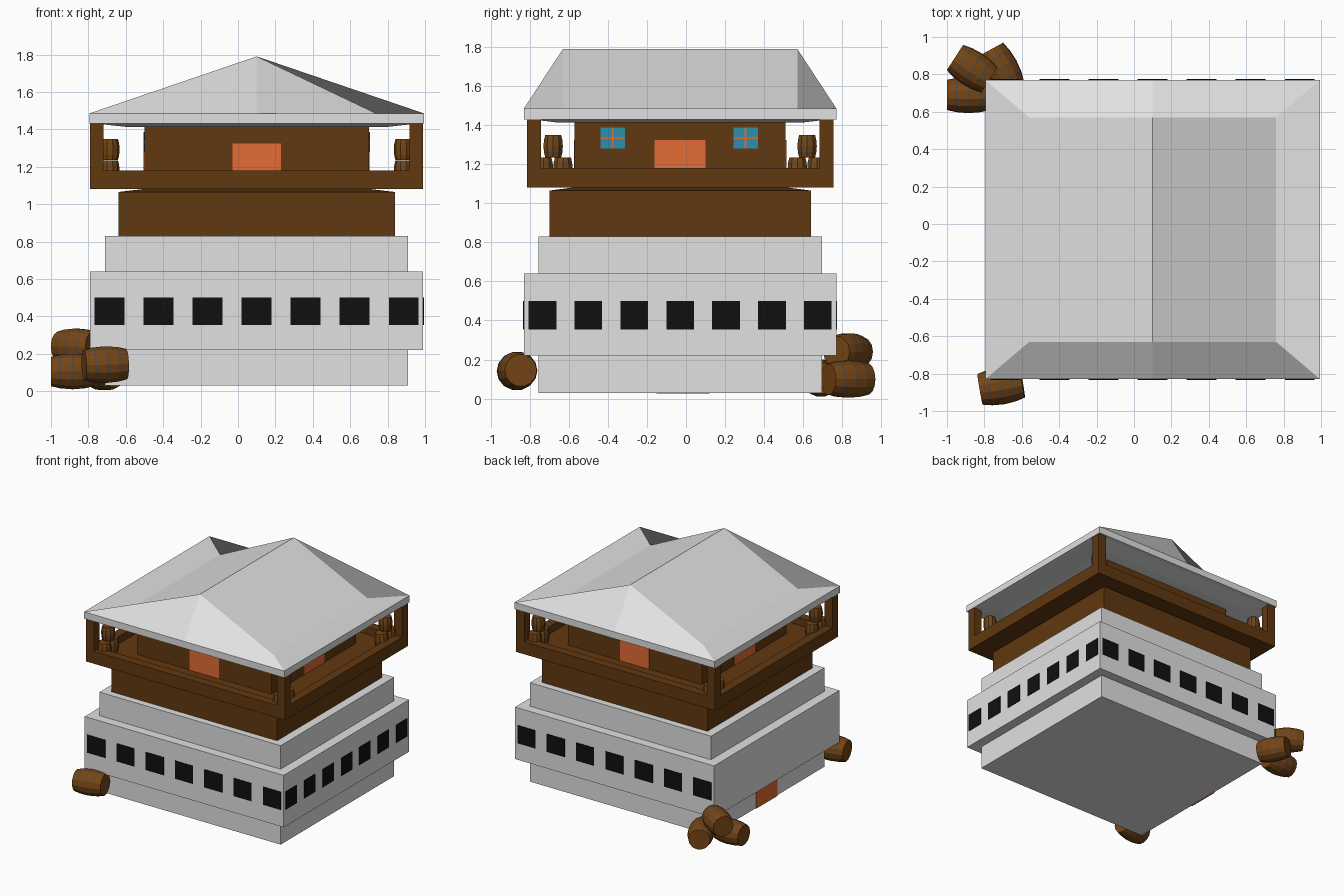
import bpy, bmesh, math
from mathutils import Vector, Matrix

cube = bpy.data.objects.get("Cube")
if cube:
    bpy.data.objects.remove(cube, do_unlink=True)


def material(name, r, g, b):
    m = bpy.data.materials.new(name)
    m.use_nodes = True
    m.diffuse_color = (r, g, b, 1)
    m.node_tree.nodes["Principled BSDF"].inputs["Base Color"].default_value = (r, g, b, 1)
    return m


PLASTER = material("pale_plaster", .75, .75, .75)
TIMBER = material("dark_timber", .12, .04, .005)
DOOR = material("orange_door", .76, .15, .035)
GLASS = material("teal_glass", .024, .28, .43)
BLACK = material("black_opening", .005, .005, .005)
STAVE = material("barrel_wood", .18, .06, .007)
HOOP = material("barrel_hoop", .06, .065, .08)

CX, CY = .1, -.03          # centre of the tower
CENTRE = Vector((CX, CY, 0))


def finish(name, bm, *mats):
    me = bpy.data.meshes.new(name)
    bm.normal_update()
    bm.to_mesh(me)
    bm.free()
    for m in mats:
        me.materials.append(m)
    ob = bpy.data.objects.new(name, me)
    bpy.context.collection.objects.link(ob)
    return ob


def add_box(bm, centre, size):
    mat = Matrix.Translation(centre) @ Matrix.Diagonal((*size, 1))
    return bmesh.ops.create_cube(bm, size=1, matrix=mat)["verts"]


def tier(name, hx, hy, z0, z1, mat, top=1, bottom=1):
    """Block around the tower centre; top and bottom scale its end faces."""
    bm = bmesh.new()
    zm = (z0 + z1) / 2
    for v in add_box(bm, CENTRE + Vector((0, 0, zm)), (2 * hx, 2 * hy, z1 - z0)):
        k = top if v.co.z > zm else bottom
        v.co.x = CX + (v.co.x - CX) * k
        v.co.y = CY + (v.co.y - CY) * k
    return finish(name, bm, mat)


SIDES = {"front": (0, -1), "right": (1, 0), "back": (0, 1), "left": (-1, 0)}


def plates(name, side, half, offsets, width, z0, z1, mat, thick=.008):
    """Thin plates on one wall; half holds the wall's half sizes in x and y."""
    nx, ny = SIDES[side]
    reach = half[0] if nx else half[1]
    bm = bmesh.new()
    for u in offsets:
        c = CENTRE + Vector((nx * reach - ny * u, ny * reach + nx * u, (z0 + z1) / 2))
        size = (thick, width, z1 - z0) if nx else (width, thick, z1 - z0)
        add_box(bm, c, size)
    return finish(name, bm, mat)


# Stone tiers and timber storey
LOW, MID, ROOM = (.81, .725), (.89, .8), (.6, .54)
tier("base_tier", *LOW, .03, .22, PLASTER)
tier("window_tier", *MID, .22, .64, PLASTER)
tier("upper_tier", *LOW, .64, .83, PLASTER)
tier("timber_storey", .74, .67, .83, 1.065, TIMBER)
tier("timber_storey_cap", .74, .67, 1.065, 1.08, TIMBER, top=.83)

# Dark openings on three sides
for side, pitch, width in (("front", .262, .16), ("right", .235, .142), ("back", .262, .16)):
    plates(side + "_openings", side, MID, [pitch * i for i in range(-3, 4)],
           width, .355, .5, BLACK)
plates("ground_door", "left", LOW, [-.015], .27, .026, .18, DOOR)

# Gallery: floor, rim and corner posts
GX, GY, T = .89, .785, .072
tier("gallery_floor", GX - .01, GY - .01, 1.08, 1.12, TIMBER)
rim = bmesh.new()
posts = bmesh.new()
for s in (-1, 1):
    add_box(rim, (CX, CY + s * (GY - T / 2), 1.13), (2 * GX, T, .1))
    add_box(rim, (CX + s * (GX - T / 2), CY, 1.13), (T, 2 * (GY - T), .1))
    for t in (-1, 1):
        add_box(posts, (CX + s * (GX - T / 2), CY + t * (GY - T / 2), 1.305), (T, T, .25))
finish("gallery_rim", rim, TIMBER)
finish("gallery_posts", posts, TIMBER)

# Top room with doors and windows
tier("top_room", *ROOM, 1.12, 1.42, TIMBER)
for side in SIDES:
    plates(side + "_room_door", side, ROOM, [0], .26, 1.12, 1.325, DOOR)
for side in ("right", "left"):
    spots = [-.345, .335]
    plates(side + "_room_windows", side, ROOM, spots, .125, 1.28, 1.387, GLASS, .006)
    plates(side + "_window_bars", side, ROOM, spots, .01, 1.28, 1.387, DOOR, .009)
    plates(side + "_window_rails", side, ROOM, spots, .125, 1.33, 1.338, DOOR, .009)

# Roof: eave slab, sunken inner corners and a ridge, made by a half turn
tier("soffit", .87, .78, 1.413, 1.432, PLASTER, bottom=.8)
EX, EY, IX, IY = .895, .8, .66, .6
EAVE, INNER, RIDGE = 1.485, 1.475, 1.79
roof = bmesh.new()
for s in (1, -1):
    def pt(x, y, z):
        return roof.verts.new((CX + s * x, CY + s * y, z))
    left, mid, right = pt(-EX, -EY, EAVE), pt(0, -EY, EAVE), pt(EX, -EY, EAVE)
    far = pt(EX, EY, EAVE)
    in_l, in_r, in_far = pt(-IX, -IY, INNER), pt(IX, -IY, INNER), pt(IX, IY, INNER)
    apex, apex_far = pt(0, -IY, RIDGE), pt(0, IY, RIDGE)
    low = [pt(x, y, 1.43) for x, y in ((-EX, -EY), (0, -EY), (EX, -EY), (EX, EY))]
    for f in ((left, mid, apex, in_l), (mid, right, in_r, apex),
              (right, far, in_far, in_r), (in_r, in_far, apex_far, apex),
              (low[0], low[1], mid, left), (low[1], low[2], right, mid),
              (low[2], low[3], far, right)):
        roof.faces.new(f)
    under = pt(0, EY, 1.43)
    roof.faces.new((low[1], under, low[3], low[2]))
bmesh.ops.remove_doubles(roof, verts=roof.verts, dist=.0005)
finish("roof", roof, PLASTER)


# Barrels: bulged body with three hoops
def barrel(name, centre, axis, length, radius, sides=14):
    bm = bmesh.new()
    stations = (-1, -.6, -.53, -.035, .035, .53, .6, 1)
    rings = []
    for t in stations:
        r = radius * (1 - .17 * t * t)
        rings.append([bm.verts.new((r * math.cos(math.tau * i / sides),
                                    r * math.sin(math.tau * i / sides),
                                    t * length / 2)) for i in range(sides)])
    for k in range(len(rings) - 1):
        a, b = rings[k], rings[k + 1]
        for i in range(sides):
            j = (i + 1) % sides
            bm.faces.new((a[i], a[j], b[j], b[i])).material_index = k % 2
    bm.faces.new(rings[0][::-1])
    bm.faces.new(rings[-1])
    ob = finish(name, bm, STAVE, HOOP)
    ob.location = centre
    ob.rotation_euler = Vector(axis).to_track_quat("Z", "Y").to_euler()
    return ob


barrel("front_barrel", (-.71, -.865, .142), (1, .17, .03), .23, .1)
barrel("pile_barrel_side", (-.885, .69, .105), (1, 0, 0), .23, .097)
barrel("pile_barrel_back", (-.715, .83, .1), (.09, -.165, 0), .23, .097)
barrel("pile_barrel_top", (-.865, .83, .24), (.2, -.13, 0), .22, .097)

# Small barrel stacks in the four gallery corners
for sx in (-1, 1):
    for sy in (-1, 1):
        x = CX + sx * .785
        for i, (y, z) in enumerate(((.7, 1.178), (.6, 1.178), (.65, 1.292))):
            barrel("gallery_barrel_%d" % i, (x, CY + sy * y, z), (0, 0, 1), .113, .052, 10)
